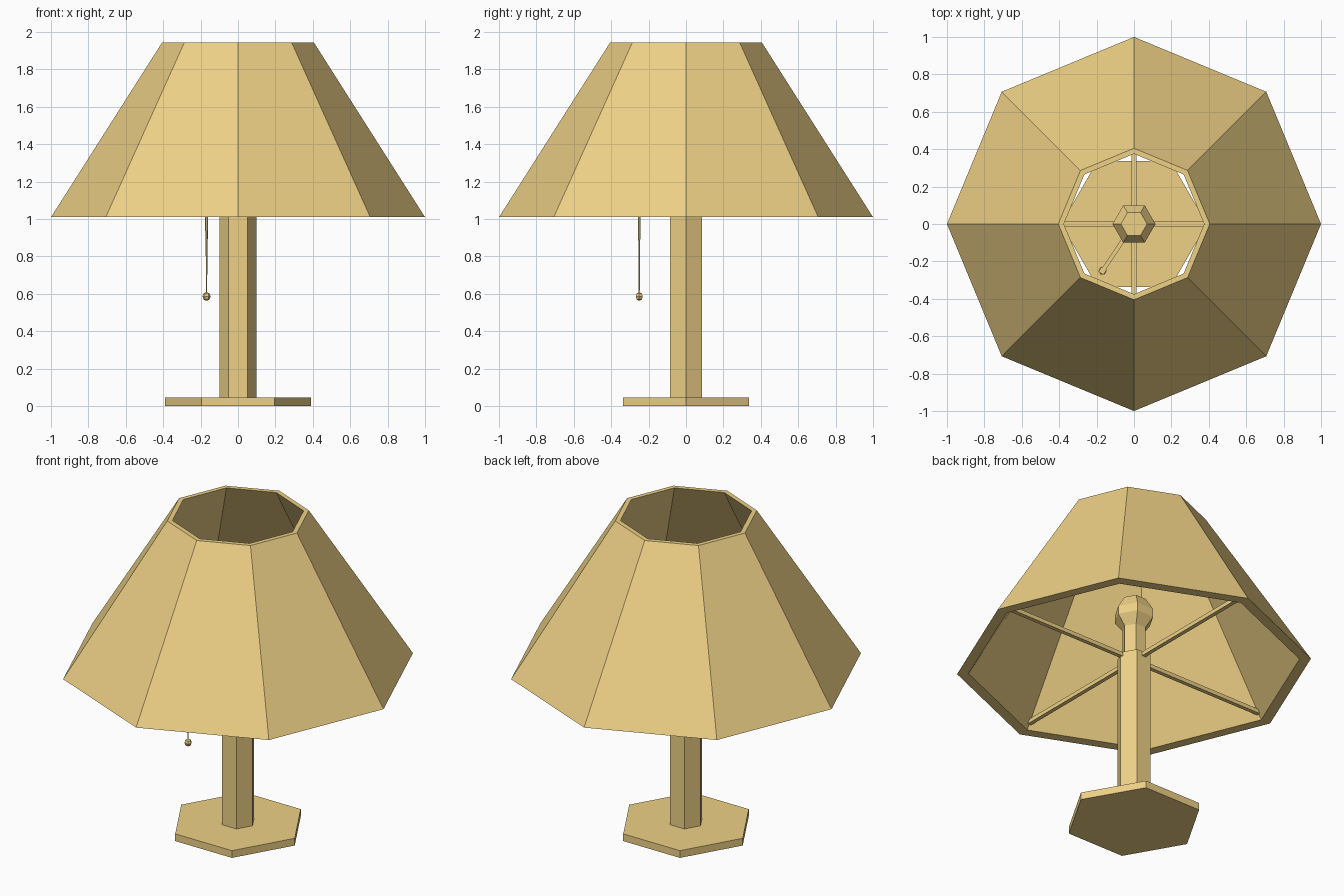
import bpy, bmesh
from math import cos, sin, pi, atan2, hypot
from mathutils import Matrix, Vector

if "Cube" in bpy.data.objects:
    bpy.data.objects.remove(bpy.data.objects["Cube"])

mat = bpy.data.materials.new("warm_tan")
mat.diffuse_color = (0.86, 0.64, 0.24, 1)
mat.use_nodes = True
mat.node_tree.nodes["Principled BSDF"].inputs["Base Color"].default_value = mat.diffuse_color


def finish(name, bm):
    bmesh.ops.recalc_face_normals(bm, faces=bm.faces)
    mesh = bpy.data.meshes.new(name)
    bm.to_mesh(mesh)
    bm.free()
    mesh.materials.append(mat)
    obj = bpy.data.objects.new(name, mesh)
    bpy.context.collection.objects.link(obj)
    return obj


def lathe(name, profile, sides, x=0, y=0, loop=False):
    """Faceted solid from (radius, z) points; loop joins last ring to first."""
    bm = bmesh.new()
    rings = [[bm.verts.new((x + r * cos(2 * pi * i / sides),
                            y + r * sin(2 * pi * i / sides), z))
              for i in range(sides)] for r, z in profile]
    pairs = list(zip(rings, rings[1:]))
    if loop:
        pairs.append((rings[-1], rings[0]))
    else:
        bm.faces.new(rings[0])
        bm.faces.new(rings[-1])
    for a, b in pairs:
        for i in range(sides):
            j = (i + 1) % sides
            bm.faces.new((a[i], a[j], b[j], b[i]))
    return finish(name, bm)


def bar(name, angle, start, end, width, height, z):
    """Horizontal bar running outward from the lamp axis."""
    bm = bmesh.new()
    m = (Matrix.Rotation(angle, 4, 'Z')
         @ Matrix.Translation(Vector(((start + end) / 2, 0, z)))
         @ Matrix.Diagonal((end - start, width, height, 1)))
    bmesh.ops.create_cube(bm, size=1, matrix=m)
    return finish(name, bm)


# Hexagonal foot, post, socket and bulb
lathe("base", [(0.39, 0), (0.39, 0.045)], 6)
lathe("post", [(0.1, 0.045), (0.1, 1.065)], 6)
lathe("socket", [(0.068, 1.065), (0.068, 1.25)], 6)
lathe("bulb", [(0.068, 1.25), (0.115, 1.31), (0.115, 1.36), (0.07, 1.435)], 6)

# Octagonal shade with wall thickness, open at both ends
lathe("shade", [(1.0, 1.01), (0.405, 1.945), (0.375, 1.945), (0.935, 1.01)],
      8, loop=True)

# Four spokes holding the shade
for k in range(4):
    bar(f"shade_spoke_{k + 1}", k * pi / 2, 0.08, 0.92, 0.025, 0.025, 1.05)

# Switch arm with end block
px, py = -0.168, -0.25
angle, reach = atan2(py, px), hypot(px, py)
bar("switch_arm", angle, 0.05, reach, 0.022, 0.022, 1.15)
bar("switch_arm_tip", angle, reach - 0.016, reach + 0.016, 0.032, 0.032, 1.15)

# Tapered pull cord and its bead
lathe("pull_cord", [(0.012, 1.14), (0.008, 0.98), (0.004, 0.78), (0.003, 0.59)],
      6, px, py)
lathe("pull_bead", [(0.004, 0.608), (0.016, 0.602), (0.022, 0.586),
                    (0.016, 0.57), (0.004, 0.564)], 6, px, py)
